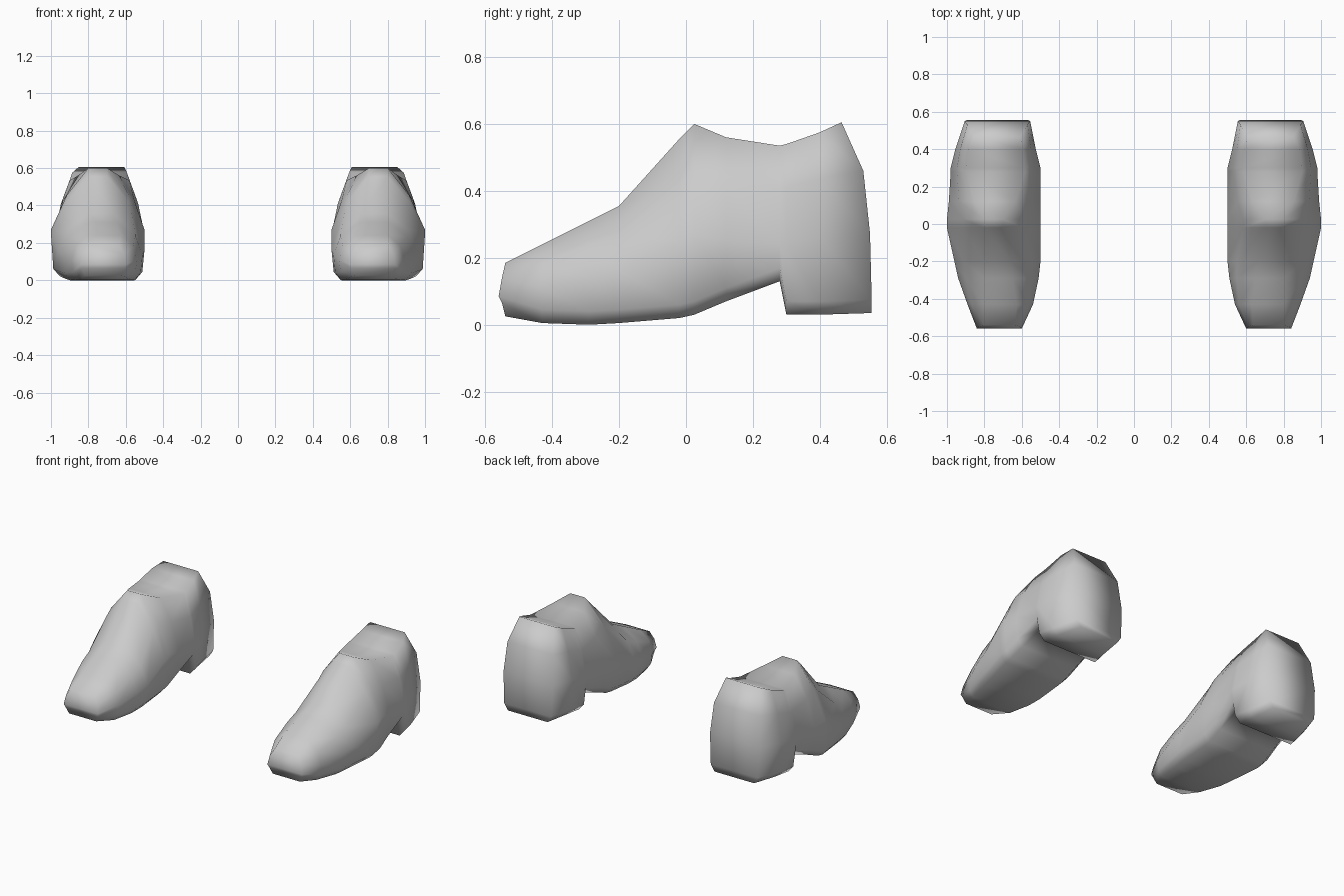
import bpy
import bmesh

if "Cube" in bpy.data.objects:
    bpy.data.objects.remove(bpy.data.objects["Cube"], do_unlink=True)

leather = bpy.data.materials.new("plain_grey")
leather.use_nodes = True
GREY = (0.6, 0.6, 0.6, 1)
leather.diffuse_color = GREY
leather.node_tree.nodes["Principled BSDF"].inputs["Base Color"].default_value = GREY

# Cross-sections from toe to heel:
# y, sole height, top height, inner x, outer x, top width share, shoulder width share
SECTIONS = [
    (-.54, .025, .185, .6, .84, .7, .92),
    (-.43, .005, .24, .54, .89, .5, .88),
    (-.29, 0, .31, .51, .94, .35, .82),
    (-.2, .005, .355, .5, .96, .3, .78),
    (-.02, .02, .555, .5, 1, .2, .66),
    (.025, .03, .6, .5, 1, .2, .66),
    (.12, .07, .56, .5, .99, .45, .78),
    (.28, .13, .535, .5, .98, .66, .86),
    (.3, .03, .54, .5, .98, .66, .86),
    (.4, .03, .575, .525, .955, .68, .88),
    (.555, .035, .605, .555, .905, .7, .92),
]
# How far each level of the toe and heel ends shifts along y
TOE_LEAN = (0, -.01, -.02, -.01, 0)
HEEL_LEAN = (0, 0, -.005, -.025, -.09)
FLAT = (0, 0, 0, 0, 0)


def section_ring(bm, section, lean, side):
    """Closed loop: up the inner side, then down the outer side."""
    y, sole, top, inner, outer, top_share, shoulder_share = section
    heights = (sole, sole + .04, max(top * .45, sole + .06), top * .76, top)
    shares = (.8, .95, 1, shoulder_share, top_share)
    middle, half = (inner + outer) / 2, (outer - inner) / 2

    def level(i, direction):
        x = side * (middle + direction * half * shares[i])
        return bm.verts.new((x, y + lean[i], heights[i]))

    return ([level(i, -1) for i in range(5)]
            + [level(i, 1) for i in reversed(range(5))])


def build_shoe(name, side):
    bm = bmesh.new()
    last = len(SECTIONS) - 1
    leans = {0: TOE_LEAN, last: HEEL_LEAN}
    rings = [section_ring(bm, s, leans.get(n, FLAT), side)
             for n, s in enumerate(SECTIONS)]
    count = len(rings[0])

    # Skin between neighbouring sections
    for a, b in zip(rings, rings[1:]):
        for i in range(count):
            j = (i + 1) % count
            bm.faces.new((a[i], a[j], b[j], b[i]))

    # Toe and heel ends
    for ring in (rings[0], rings[-1]):
        for i in range(count // 2 - 1):
            bm.faces.new((ring[i], ring[i + 1], ring[-2 - i], ring[-1 - i]))

    bmesh.ops.recalc_face_normals(bm, faces=bm.faces)
    for face in bm.faces:
        face.smooth = True
    mesh = bpy.data.meshes.new(name)
    bm.to_mesh(mesh)
    bm.free()
    mesh.materials.append(leather)
    shoe = bpy.data.objects.new(name, mesh)
    bpy.context.collection.objects.link(shoe)


build_shoe("left_shoe", 1)
build_shoe("right_shoe", -1)
